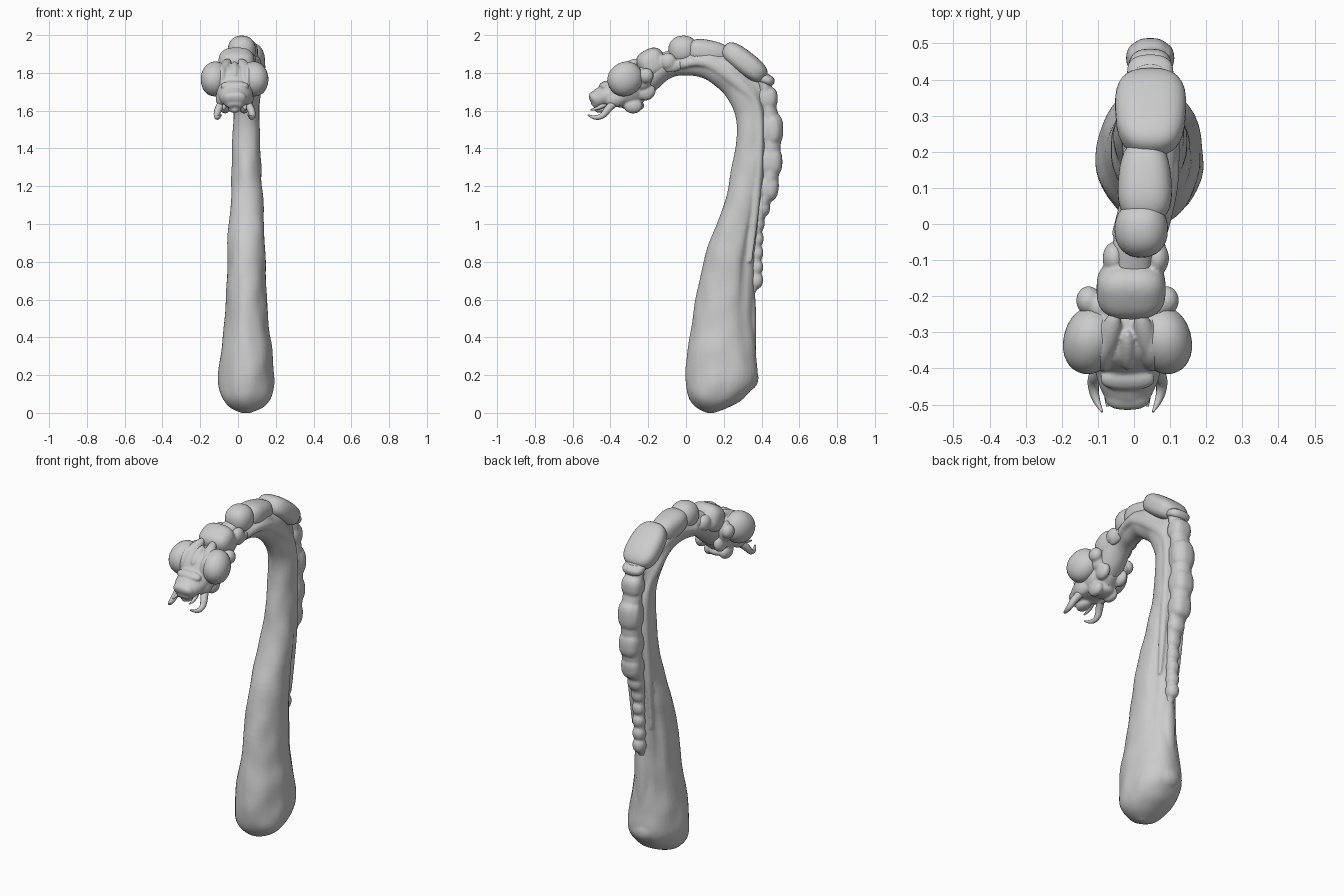
import bpy, bmesh, math
from mathutils import Vector, Matrix, noise


def finish(name, bm):
    bmesh.ops.recalc_face_normals(bm, faces=bm.faces)
    for f in bm.faces:
        f.smooth = True
    me = bpy.data.meshes.new(name)
    bm.to_mesh(me)
    bm.free()
    ob = bpy.data.objects.new(name, me)
    bpy.context.collection.objects.link(ob)
    return ob


# Melt overlapping parts into one sculpted skin
def fuse(name, parts, voxel, smooth):
    bm = bmesh.new()
    for p in parts:
        bm.from_mesh(p.data)
        bpy.data.objects.remove(p)
    ob = finish(name, bm)
    m = ob.modifiers.new("skin", 'REMESH')
    m.mode, m.voxel_size, m.use_smooth_shade = 'VOXEL', voxel, True
    s = ob.modifiers.new("soften", 'SMOOTH')
    s.factor, s.iterations = 0.5, smooth
    return ob


def catmull(rows, steps):
    out = []
    for i in range(len(rows) - 1):
        a, b, c, d = (rows[max(i - 1, 0)], rows[i], rows[i + 1], rows[min(i + 2, len(rows) - 1)])
        for s in range(steps):
            t = s / steps
            out.append([0.5 * (2 * q + (r - p) * t + (2 * p - 5 * q + 4 * r - u) * t * t
                               + (3 * q - p - 3 * r + u) * t ** 3)
                        for p, q, r, u in zip(a, b, c, d)])
    return out + [list(rows[-1])]


# Loft of ovals; row = inner y, z, outer y, z, centre x, half width
def loft(name, rows, n=40, steps=6, groove=0.0, rough=0.0):
    bm = bmesh.new()
    rings = []
    for iy, iz, oy, oz, cx, hw in catmull(rows, steps):
        c = Vector((cx, (iy + oy) / 2, (iz + oz) / 2))
        v = Vector((0, (oy - iy) / 2, (oz - iz) / 2))
        ring = []
        for k in range(n):
            a = 2 * math.pi * k / n
            off = abs(math.remainder(a, 2 * math.pi))      # 0 = outer side
            g = 1 - groove * math.exp(-((off - 0.85) / 0.2) ** 2) * min(1, max(0, (c.z - 0.3) * 2))
            p = c + (v * math.cos(a) + Vector((max(hw, 0.005) * math.sin(a), 0, 0))) * g
            p += (p - c).normalized() * noise.noise(Vector((p.x * 12, p.y * 12, p.z * 7))) * rough
            ring.append(bm.verts.new(p))
        rings.append(ring)
    for r, s in zip(rings, rings[1:]):
        for k in range(n):
            bm.faces.new((r[k], r[(k + 1) % n], s[(k + 1) % n], s[k]))
    bm.faces.new(rings[0])
    bm.faces.new(rings[-1])
    return finish(name, bm)


# Rounded lump; e < 1 makes it boxier, taper narrows the +y end
def blob(name, loc, size, tilt=0, e=1.0, taper=0.0, turn=0):
    bm = bmesh.new()
    bmesh.ops.create_uvsphere(bm, u_segments=32, v_segments=20, radius=1)
    rot = Matrix.Rotation(math.radians(turn), 3, 'Z') @ Matrix.Rotation(math.radians(tilt), 3, 'X')
    for v in bm.verts:
        p = Vector([math.copysign(abs(q) ** e, q) for q in v.co])
        k = 1 - taper * p.y
        p = Vector((p.x * size[0] * k, p.y * size[1], p.z * size[2]))
        v.co = rot @ p + Vector(loc)
    return finish(name, bm)


def hook(name, pts, radii):
    cu = bpy.data.curves.new(name, 'CURVE')
    cu.dimensions = '3D'
    cu.bevel_depth = 1
    cu.bevel_resolution = 4
    cu.use_fill_caps = True
    sp = cu.splines.new('NURBS')
    sp.points.add(len(pts) - 1)
    for q, p, r in zip(sp.points, pts, radii):
        q.co = (*p, 1)
        q.radius = r
    sp.use_endpoint_u = True
    sp.order_u = 3
    ob = bpy.data.objects.new(name, cu)
    bpy.context.collection.objects.link(ob)


# Club-shaped body sweeping up into the arched neck
X = 0.045
body = [loft("club", [
    (0.12, -0.002, 0.15, 0.0, X, 0.02), (0.055, 0.03, 0.22, 0.028, X, 0.087),
    (0.01, 0.085, 0.31, 0.08, X, 0.13), (-0.002, 0.17, 0.375, 0.17, X, 0.149),
    (0.004, 0.3, 0.372, 0.3, X, 0.139), (0.03, 0.45, 0.36, 0.45, X, 0.12),
    (0.055, 0.62, 0.36, 0.62, X, 0.109), (0.112, 0.87, 0.37, 0.87, X, 0.1),
    (0.18, 1.05, 0.395, 1.05, X, 0.09), (0.235, 1.25, 0.425, 1.25, X, 0.08),
    (0.265, 1.42, 0.435, 1.42, X, 0.074), (0.26, 1.55, 0.435, 1.58, X, 0.066),
    (0.23, 1.65, 0.41, 1.74, X, 0.068), (0.16, 1.73, 0.29, 1.88, X, 0.075),
    (0.08, 1.775, 0.11, 1.95, 0.035, 0.07), (0.0, 1.79, 0.0, 1.95, 0.02, 0.065),
    (-0.1, 1.76, -0.12, 1.91, 0.0, 0.075), (-0.18, 1.69, -0.23, 1.86, -0.01, 0.085),
    (-0.24, 1.65, -0.3, 1.82, -0.015, 0.085)], groove=0.12, rough=0.008),
    blob("heel", (X, 0.315, 0.19), (0.085, 0.068, 0.075), 20),
    blob("lower_back_crease", (X, 0.347, 0.45), (0.035, 0.27, 0.025), 90)]
# Raised cords beside the ridge
for s in (-1, 1):
    body.append(loft("cord", [
        (0.33, 0.8, 0.35, 0.8, X + s * 0.06, 0.008), (0.345, 1.1, 0.39, 1.1, X + s * 0.058, 0.02),
        (0.365, 1.4, 0.41, 1.4, X + s * 0.052, 0.022), (0.35, 1.6, 0.4, 1.62, X + s * 0.048, 0.022),
        (0.27, 1.71, 0.31, 1.76, X + s * 0.062, 0.018), (0.1, 1.83, 0.12, 1.88, X + s * 0.062, 0.016),
        (-0.03, 1.82, -0.03, 1.87, 0.015 + s * 0.062, 0.016)], n=16))
fuse("body_and_neck", body, 0.008, 4)

# Segmented ridge down the back: y, z, half width, half length, half depth
ridge = [loft("ridge_core", [
    (0.33, 0.62, 0.36, 0.62, X, 0.02), (0.34, 0.72, 0.395, 0.72, X, 0.03), (0.345, 0.95, 0.402, 0.95, X, 0.034),
    (0.36, 1.08, 0.435, 1.08, X, 0.046), (0.39, 1.22, 0.487, 1.22, X, 0.056), (0.39, 1.5, 0.502, 1.5, X, 0.055),
    (0.39, 1.65, 0.47, 1.65, X, 0.055), (0.37, 1.77, 0.44, 1.8, X, 0.055)])]
for y, z, w, l, d in [
        (0.43, 1.665, 0.06, 0.062, 0.055), (0.445, 1.5, 0.06, 0.092, 0.07),
        (0.445, 1.33, 0.061, 0.08, 0.065), (0.432, 1.19, 0.058, 0.07, 0.058),
        (0.4, 1.085, 0.048, 0.05, 0.045), (0.38, 1.0, 0.04, 0.045, 0.036),
        (0.375, 0.92, 0.037, 0.043, 0.036), (0.373, 0.845, 0.036, 0.042, 0.036),
        (0.372, 0.77, 0.036, 0.042, 0.036), (0.37, 0.7, 0.036, 0.045, 0.038)]:
    ridge.append(blob("segment", (X, y, z), (w, l, d), 90 if z > 1.2 else 82, 0.75 if z > 1.1 else 0.9))
for s in (-1, 1):
    ridge.append(blob("pad", (X + s * 0.045, 0.46, 1.5), (0.022, 0.075, 0.038), 90))
fuse("back_ridge", ridge, 0.007, 3)

# Overlapping plates on the arch
blob("rear_collar", (X, 0.42, 1.765), (0.064, 0.05, 0.03), -20, 0.8)
blob("large_plate", (0.046, 0.31, 1.855), (0.098, 0.138, 0.062), -38, 0.72, -0.06)
blob("middle_plate", (0.03, 0.12, 1.905), (0.074, 0.12, 0.068), -12, 0.78, 0.12)
blob("crown_bead", (0.02, -0.015, 1.92), (0.074, 0.078, 0.077), 5, 0.9)
neck = [blob("plate", (-0.008, -0.18, 1.85), (0.096, 0.078, 0.078), 28, 0.72)]
for s in (-1, 1):
    neck.append(blob("lump", (0.005 + s * 0.06, -0.095, 1.86), (0.032, 0.045, 0.045), 30))
    neck.append(blob("fold", (0.015 + s * 0.05, -0.05, 1.84), (0.022, 0.07, 0.03), 20))
fuse("neck_plate", neck, 0.006, 3)

# Head
H = -0.018
head = [loft("skull", [
    (-0.19, 1.68, -0.23, 1.83, H, 0.07), (-0.26, 1.625, -0.295, 1.845, H, 0.1),
    (-0.33, 1.615, -0.37, 1.825, H, 0.1), (-0.38, 1.62, -0.42, 1.755, H, 0.09),
    (-0.425, 1.62, -0.465, 1.725, H, 0.08), (-0.455, 1.61, -0.505, 1.69, H, 0.064),
    (-0.475, 1.605, -0.505, 1.635, H, 0.035)], rough=0.006),
    blob("forehead", (H, -0.35, 1.82), (0.022, 0.065, 0.022), 35),
    blob("upper_lip", (H, -0.48, 1.665), (0.062, 0.03, 0.04), 30, 0.8),
    blob("bridge", (H, -0.43, 1.73), (0.075, 0.03, 0.025), 25, 0.85),
    blob("lower_lip", (H, -0.44, 1.61), (0.035, 0.045, 0.02), 10),
    blob("throat", (H, -0.29, 1.635), (0.07, 0.07, 0.035), -10)]

# Paired head parts
for s in (-1, 1):
    side = "left" if s < 0 else "right"
    blob(f"{side}_eye", (H + s * 0.103, -0.322, 1.768), (0.074, 0.096, 0.088), 35, 0.95, 0, s * 14)
    head += [
        blob("rim", (H + s * 0.07, -0.32, 1.765), (0.045, 0.09, 0.085), 35),
        blob("temple_knob", (H + s * 0.108, -0.212, 1.785), (0.034, 0.04, 0.04)),
        blob("temple", (H + s * 0.08, -0.23, 1.77), (0.035, 0.05, 0.06)),
        blob("brow", (H + s * 0.05, -0.31, 1.835), (0.028, 0.08, 0.025), 25, 1, 0, s * 15),
        blob("cheek", (H + s * 0.065, -0.37, 1.665), (0.035, 0.06, 0.045), 20),
        blob("jaw", (H + s * 0.05, -0.28, 1.625), (0.03, 0.05, 0.04)),
        blob("nape", (H + s * 0.06, -0.21, 1.7), (0.03, 0.05, 0.045), 30)]
    hook(f"{side}_mandible",
         [(H + s * 0.06, -0.37, 1.65), (H + s * 0.085, -0.41, 1.615), (H + s * 0.097, -0.44, 1.57),
          (H + s * 0.088, -0.49, 1.56), (H + s * 0.07, -0.52, 1.578)],
         [0.022, 0.021, 0.016, 0.011, 0.003])
    hook(f"{side}_feeler",
         [(H + s * 0.045, -0.42, 1.64), (H + s * 0.06, -0.46, 1.61), (H + s * 0.055, -0.505, 1.605)],
         [0.014, 0.011, 0.004])
fuse("head", head, 0.006, 3)
